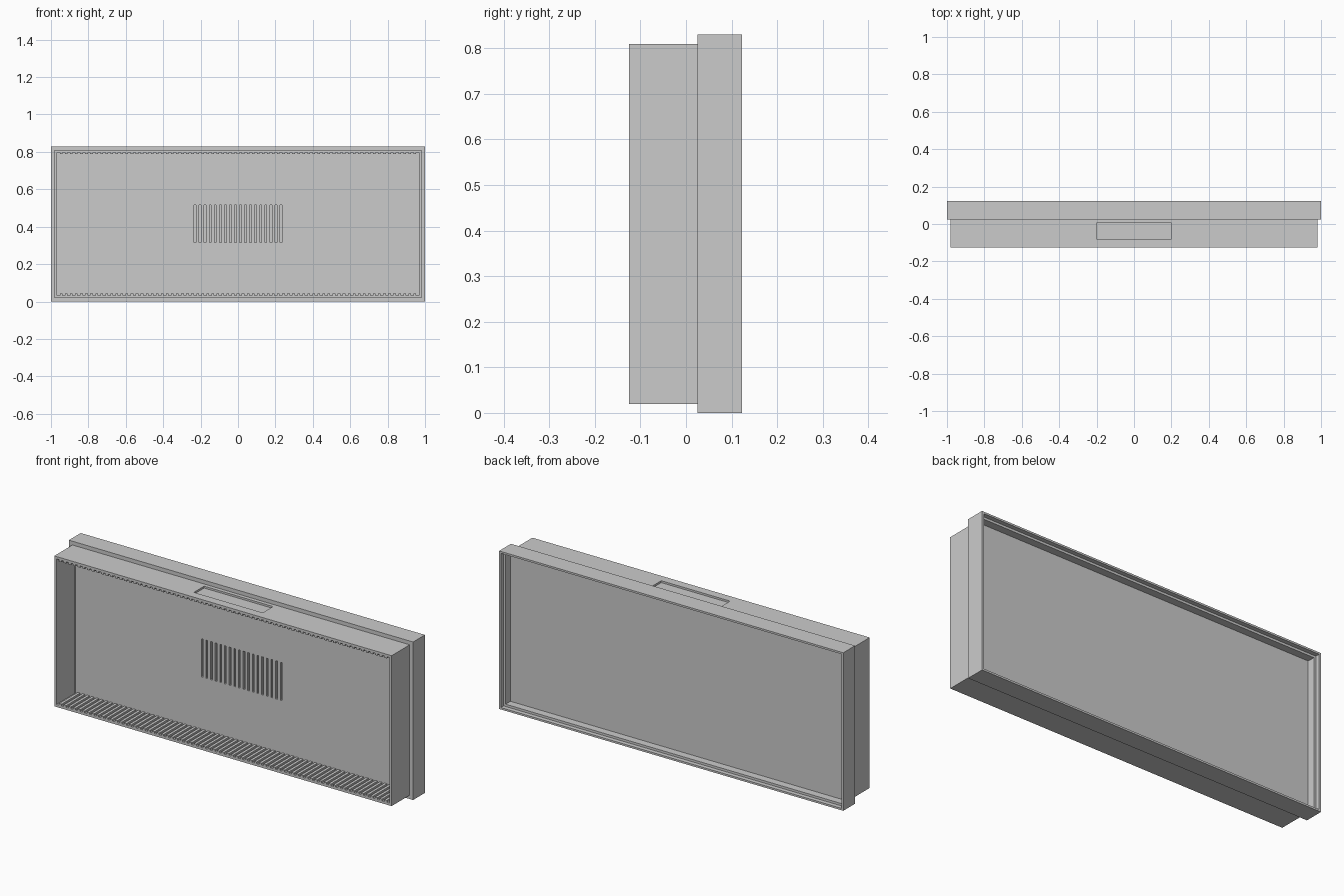
import bpy, bmesh

if "Cube" in bpy.data.objects:
    bpy.data.objects.remove(bpy.data.objects["Cube"])


def add_box(bm, x0, x1, y0, y1, z0, z1):
    v = [bm.verts.new((x, y, z)) for x in (x0, x1) for y in (y0, y1) for z in (z0, z1)]
    for f in ((0, 1, 3, 2), (4, 6, 7, 5), (0, 4, 5, 1), (2, 3, 7, 6), (0, 2, 6, 4), (1, 5, 7, 3)):
        bm.faces.new([v[i] for i in f])


def finish(name, bm):
    bmesh.ops.recalc_face_normals(bm, faces=bm.faces)
    me = bpy.data.meshes.new(name)
    bm.to_mesh(me)
    bm.free()
    ob = bpy.data.objects.new(name, me)
    bpy.context.collection.objects.link(ob)
    return ob


def boxes(name, dims):
    bm = bmesh.new()
    for d in dims:
        add_box(bm, *d)
    return finish(name, bm)


def rim(name, profile):
    """Closed (inset, y) profile swept round the rectangular outline."""
    bm = bmesh.new()
    rings = []
    for sx, top in ((-1, 0), (1, 0), (1, 1), (-1, 1)):
        rings.append([bm.verts.new((sx * (1 - w), y, H - w if top else w)) for w, y in profile])
    n = len(profile)
    for i in range(4):
        a, b = rings[i], rings[(i + 1) % 4]
        for j in range(n):
            k = (j + 1) % n
            bm.faces.new((a[j], b[j], b[k], a[k]))
    return finish(name, bm)


def cut(ob, cutter):
    m = ob.modifiers.new("cut", 'BOOLEAN')
    m.operation, m.solver, m.object = 'DIFFERENCE', 'EXACT', cutter
    bpy.context.view_layer.objects.active = ob
    bpy.ops.object.modifier_apply(modifier=m.name)
    bpy.data.objects.remove(cutter)


H = 0.83
FRONT, MID, BACK = -0.125, 0.025, 0.123
PANEL_F, PANEL_B = 0.03, 0.06

# Front tray walls, with a shallow grip recess in the top
tray = rim("front_tray_wall", [(0.02, FRONT), (0.02, MID), (0.033, MID), (0.033, FRONT)])
cut(tray, boxes("recess_cutter", [(-0.2, 0.2, -0.08, 0.005, H - 0.03, H + 0.05)]))

# Rear frame with a stepped rebate open to the back
rim("rear_frame", [(0, MID), (0, BACK), (0.01, BACK), (0.01, 0.1),
                   (0.022, 0.1), (0.022, PANEL_B), (0.035, PANEL_B), (0.035, MID)])

# Dividing panel with shallow vent grooves on its front
panel = boxes("divider_panel", [(-0.967, 0.967, PANEL_F, PANEL_B - 0.001, 0.033, H - 0.033)])
boxes("rear_panel", [(-0.98, 0.98, PANEL_B - 0.004, PANEL_B, 0.02, H - 0.02)])
PITCH = 0.027
slots = [(c - 0.005, c + 0.005, PANEL_F - 0.02, PANEL_F + 0.01, 0.315, 0.515)
         for c in (PITCH * (i - 8.5) for i in range(18))]
cut(panel, boxes("vent_cutter", slots))

# Guide ribs along the floor and ceiling of the tray
centres = [PITCH * (i - 35) for i in range(71)]
for name, z0, z1 in (("floor_ribs", 0.032, 0.042), ("ceiling_ribs", H - 0.042, H - 0.032)):
    boxes(name, [(c - 0.007, c + 0.007, FRONT, PANEL_F, z0, z1) for c in centres])
